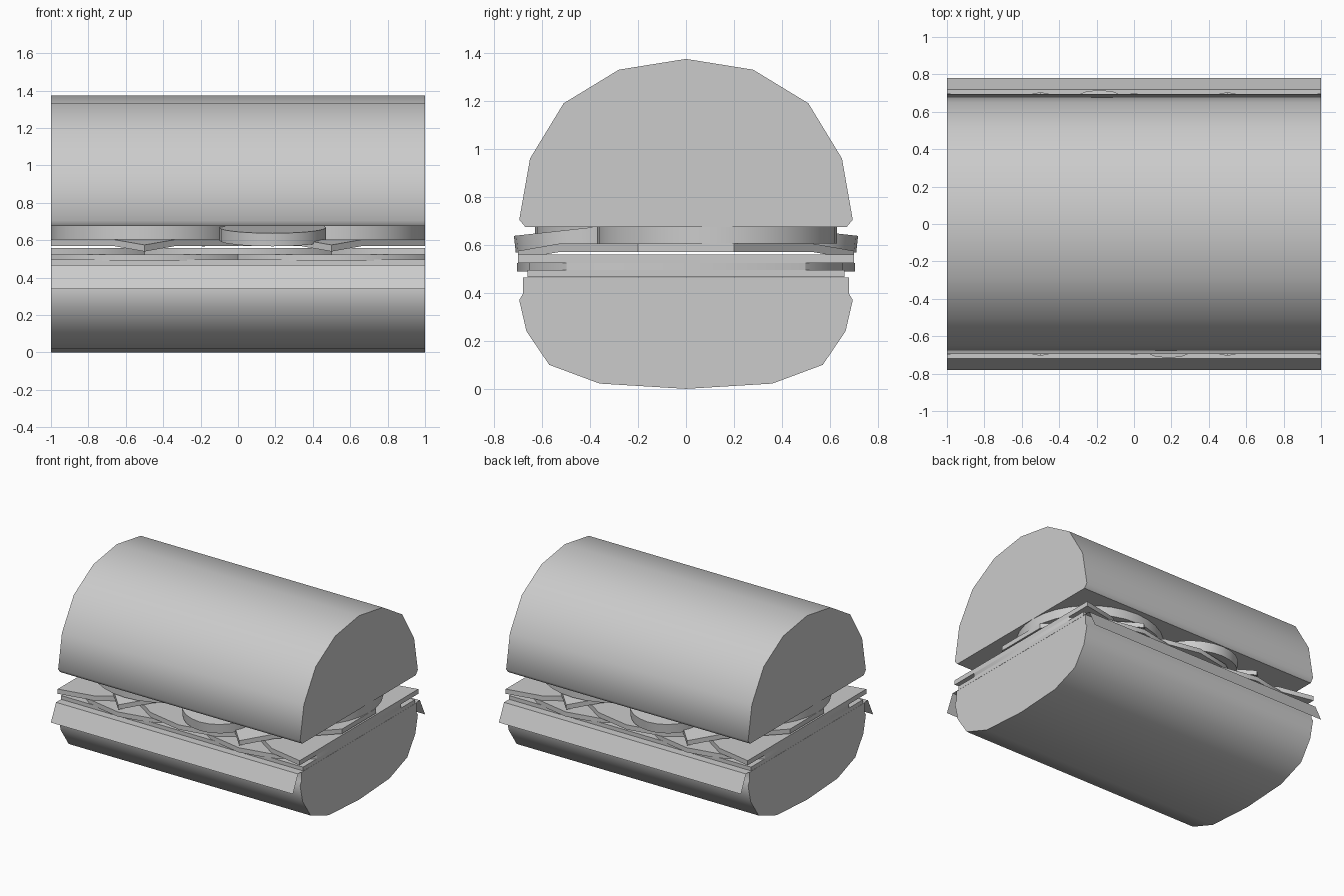
import bpy, bmesh, math
from mathutils import Matrix, Vector

if "Cube" in bpy.data.objects:
    bpy.data.objects.remove(bpy.data.objects["Cube"])


def finish(name, bm, smooth=None):
    bmesh.ops.recalc_face_normals(bm, faces=bm.faces)
    me = bpy.data.meshes.new(name)
    bm.to_mesh(me)
    bm.free()
    ob = bpy.data.objects.new(name, me)
    bpy.context.collection.objects.link(ob)
    if smooth:
        bpy.ops.object.select_all(action='DESELECT')
        ob.select_set(True)
        bpy.context.view_layer.objects.active = ob
        bpy.ops.object.shade_smooth_by_angle(angle=math.radians(smooth))
    return ob


def clip(bm):
    # trim whatever passes the cut ends of the sandwich
    for s in (-1, 1):
        r = bmesh.ops.bisect_plane(bm, geom=bm.verts[:] + bm.edges[:] + bm.faces[:],
                                   plane_co=(s, 0, 0), plane_no=(s, 0, 0), clear_outer=True)
        edges = [e for e in r['geom_cut'] if isinstance(e, bmesh.types.BMEdge)]
        if edges:
            bmesh.ops.holes_fill(bm, edges=edges, sides=0)


def loaf(name, half):
    # half is the y >= 0 outline, starting and ending on the centre line
    ring = half + [(-y, z) for y, z in reversed(half) if y > 0]
    bm = bmesh.new()
    f = bm.faces.new([bm.verts.new((-1, y, z)) for y, z in ring])
    r = bmesh.ops.extrude_face_region(bm, geom=[f])
    bmesh.ops.translate(bm, vec=(2, 0, 0),
                        verts=[v for v in r['geom'] if isinstance(v, bmesh.types.BMVert)])
    if f.is_valid and len(bm.faces) < len(ring) + 2:
        bm.faces.new([v for v in bm.verts if v.co.x < 0][:len(ring)])
    return finish(name, bm, 50)


def disc(name, x, y, z, r, h, sides, tilt=0.0):
    bm = bmesh.new()
    mat = Matrix.Translation((x, y, z)) @ Matrix.Rotation(tilt, 4, 'X')
    bmesh.ops.create_cone(bm, cap_ends=True, segments=sides, radius1=r, radius2=r,
                          depth=h, matrix=mat)
    clip(bm)
    return finish(name, bm, 35)


def cheese(name, x):
    # square slice turned 45 degrees with drooping front and back corners
    bm = bmesh.new()
    r, fold, top, th, drop = 0.7, 0.53, 0.605, 0.035, 0.03
    w = r - fold
    pts = [(0, r), (w, fold), (r, 0), (w, -fold), (0, -r), (-w, -fold), (-r, 0), (-w, fold)]
    layers = []
    for z in (top, top - th):
        v = [bm.verts.new((x + a, b, z - (drop if abs(b) == r else 0))) for a, b in pts]
        for ids in ((0, 1, 7), (1, 2, 3, 5, 6, 7), (3, 4, 5)):
            bm.faces.new([v[i] for i in ids])
        layers.append(v)
    t, b = layers
    for i in range(8):
        j = (i + 1) % 8
        bm.faces.new((t[i], t[j], b[j], b[i]))
    clip(bm)
    return finish(name, bm)


# bread halves
loaf("top_bun", [(0, 0.675), (0.67, 0.675), (0.695, 0.705), (0.65, 0.96),
                 (0.51, 1.19), (0.28, 1.33), (0, 1.375)])
loaf("bottom_bun", [(0, 0), (0.36, 0.022), (0.57, 0.10), (0.665, 0.24), (0.695, 0.37),
                    (0.68, 0.395), (0.68, 0.465), (0, 0.465)])

# thin leaf draped over both edges of the bottom bun
bm = bmesh.new()
rows = [[bm.verts.new((x, y, z)) for x in (-1, 1)]
        for y, z in ((-0.78, 0.34), (-0.72, 0.468), (0.72, 0.468), (0.78, 0.34))]
for a, b in zip(rows, rows[1:]):
    bm.faces.new((a[0], a[1], b[1], b[0]))
finish("lettuce_leaf", bm)

# filler layer under the meat
bm = bmesh.new()
bmesh.ops.create_cube(bm, size=1, matrix=Matrix.Translation((0, 0, 0.481)) @
                      Matrix.Diagonal((2, 1.32, 0.03, 1)))
finish("base_layer", bm)

# overlapping round meat slices
for i, x in enumerate((-0.5, 0.5)):
    disc(f"lower_meat_{i}", x, 0, 0.507, 0.705, 0.035, 16)
for i, x in enumerate((-1, 0, 1)):
    disc(f"upper_meat_{i}", x, 0, 0.542, 0.70, 0.035, 16)

# cheese, big tomato rounds and small tilted pickles, paired by a half turn
for i, s in enumerate((-1, 1)):
    cheese(f"cheese_slice_{i}", 0.5 * s)
    disc(f"tomato_slice_{i}", 0.5 * s, 0.13 * s, 0.64, 0.5, 0.07, 32)
    disc(f"pickle_slice_{i}", 0.185 * s, -0.43 * s, 0.634, 0.285, 0.07, 24, 0.11 * s)
